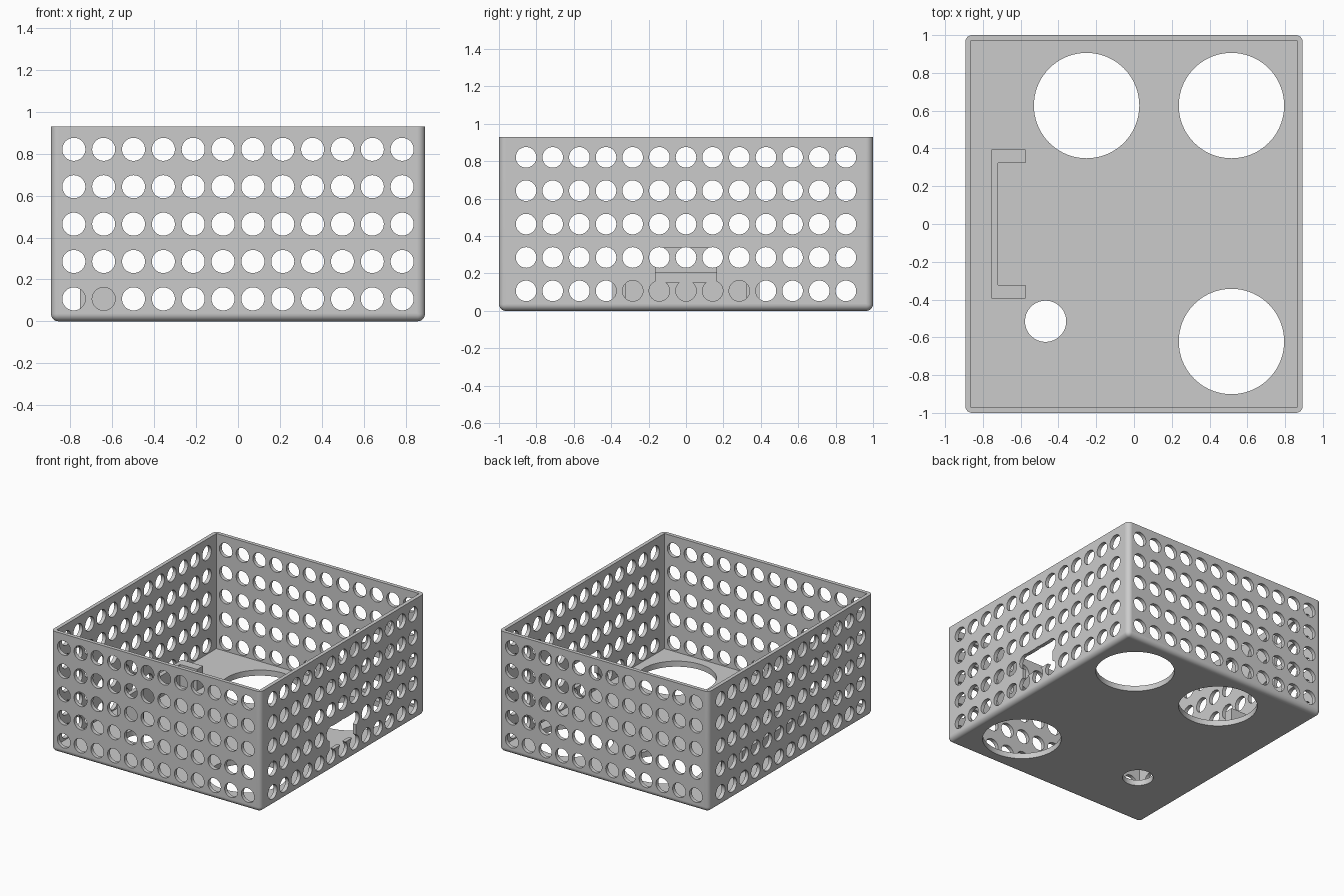
import bpy, bmesh, math
from mathutils import Matrix, Vector

cube = bpy.data.objects.get("Cube")
if cube:
    bpy.data.objects.remove(cube, do_unlink=True)

HX, HY, H = 0.893, 1.0, 0.929      # half width, half depth, height
WALL, FLOOR, ROUND = 0.029, 0.043, 0.036
HOLE_R, PITCH, ROW_Z, ROW_STEP = 0.055, 0.1425, 0.107, 0.1785

grey = bpy.data.materials.new("plain_grey")
grey.use_nodes = True
grey.diffuse_color = (0.6, 0.6, 0.6, 1)
grey.node_tree.nodes["Principled BSDF"].inputs["Base Color"].default_value = (0.6, 0.6, 0.6, 1)


def add_box(bm, lo, hi):
    lo, hi = Vector(lo), Vector(hi)
    m = Matrix.Translation((lo + hi) / 2) @ Matrix.Diagonal((*(hi - lo), 1))
    return bmesh.ops.create_cube(bm, size=1, matrix=m)["verts"]


def add_cylinder(bm, centre, radius, depth, axis, sides=40):
    turn = Vector(axis).to_track_quat("Z", "Y").to_matrix().to_4x4()
    bmesh.ops.create_cone(bm, cap_ends=True, segments=sides, radius1=radius,
                          radius2=radius, depth=depth,
                          matrix=Matrix.Translation(centre) @ turn)


def make_object(name, bm):
    mesh = bpy.data.meshes.new(name)
    bm.to_mesh(mesh)
    bm.free()
    mesh.materials.append(grey)
    ob = bpy.data.objects.new(name, mesh)
    bpy.context.collection.objects.link(ob)
    return ob


def cut(target, bm):
    cutter = make_object("cutter", bm)
    cutter.hide_render = True
    mod = target.modifiers.new("cut", "BOOLEAN")
    mod.operation, mod.solver, mod.object = "DIFFERENCE", "EXACT", cutter
    bpy.context.view_layer.objects.active = target
    bpy.ops.object.modifier_apply(modifier=mod.name)
    bpy.data.objects.remove(cutter, do_unlink=True)


# Outer block with rounded upright and bottom edges
bm = bmesh.new()
add_box(bm, (-HX, -HY, 0), (HX, HY, H))
edges = [e for e in bm.edges if any(v.co.z < H / 2 for v in e.verts)]
bmesh.ops.bevel(bm, geom=edges, offset=ROUND, segments=8, profile=0.5, affect="EDGES")
basket = make_object("basket", bm)

# Hollow inside, open at the top
bm = bmesh.new()
add_box(bm, (WALL - HX, WALL - HY, FLOOR), (HX - WALL, HY - WALL, H + 0.2))
cut(basket, bm)

# Rows of round holes in the four walls, and the floor holes
bm = bmesh.new()
for row in range(5):
    z = ROW_Z + row * ROW_STEP
    for side in (-1, 1):
        for i in range(12):
            add_cylinder(bm, ((i - 5.5) * PITCH, side * HY, z), HOLE_R, 0.12, (0, 1, 0))
        for i in range(13):
            add_cylinder(bm, (side * HX, (i - 6) * PITCH, z), HOLE_R, 0.12, (1, 0, 0))
for x, y, r in ((-0.251, 0.627, 0.279), (0.516, 0.627, 0.279),
                (0.516, -0.622, 0.279), (-0.468, -0.515, 0.109)):
    add_cylinder(bm, (x, y, 0), r, 0.2, (0, 0, 1), 72)
cut(basket, bm)

# Rectangular cable opening in the left wall
bm = bmesh.new()
add_box(bm, (HX - 0.1, -0.163, 0.153), (HX + 0.1, 0.163, 0.337))
cut(basket, bm)

# Smooth the curves, keep the broad faces flat
bpy.ops.object.select_all(action="DESELECT")
basket.select_set(True)
bpy.context.view_layer.objects.active = basket
bpy.ops.object.shade_smooth_by_angle(angle=math.radians(30))
for p in basket.data.polygons:
    if max(abs(c) for c in p.normal) > 0.9999 and p.area > 0.02:
        p.use_smooth = False

# C-shaped holder standing on the floor
bm = bmesh.new()
outline = [(-0.574, 0.394), (-0.754, 0.394), (-0.754, -0.394), (-0.574, -0.394),
           (-0.574, -0.323), (-0.72, -0.323), (-0.72, 0.323), (-0.574, 0.323)]
face = bm.faces.new([bm.verts.new((x, y, FLOOR - 0.002)) for x, y in outline])
top = bmesh.ops.extrude_face_region(bm, geom=[face])["geom"]
bmesh.ops.translate(bm, vec=(0, 0, 0.207 - FLOOR + 0.002),
                    verts=[v for v in top if isinstance(v, bmesh.types.BMVert)])
bmesh.ops.recalc_face_normals(bm, faces=bm.faces)
make_object("holder_bracket", bm)
